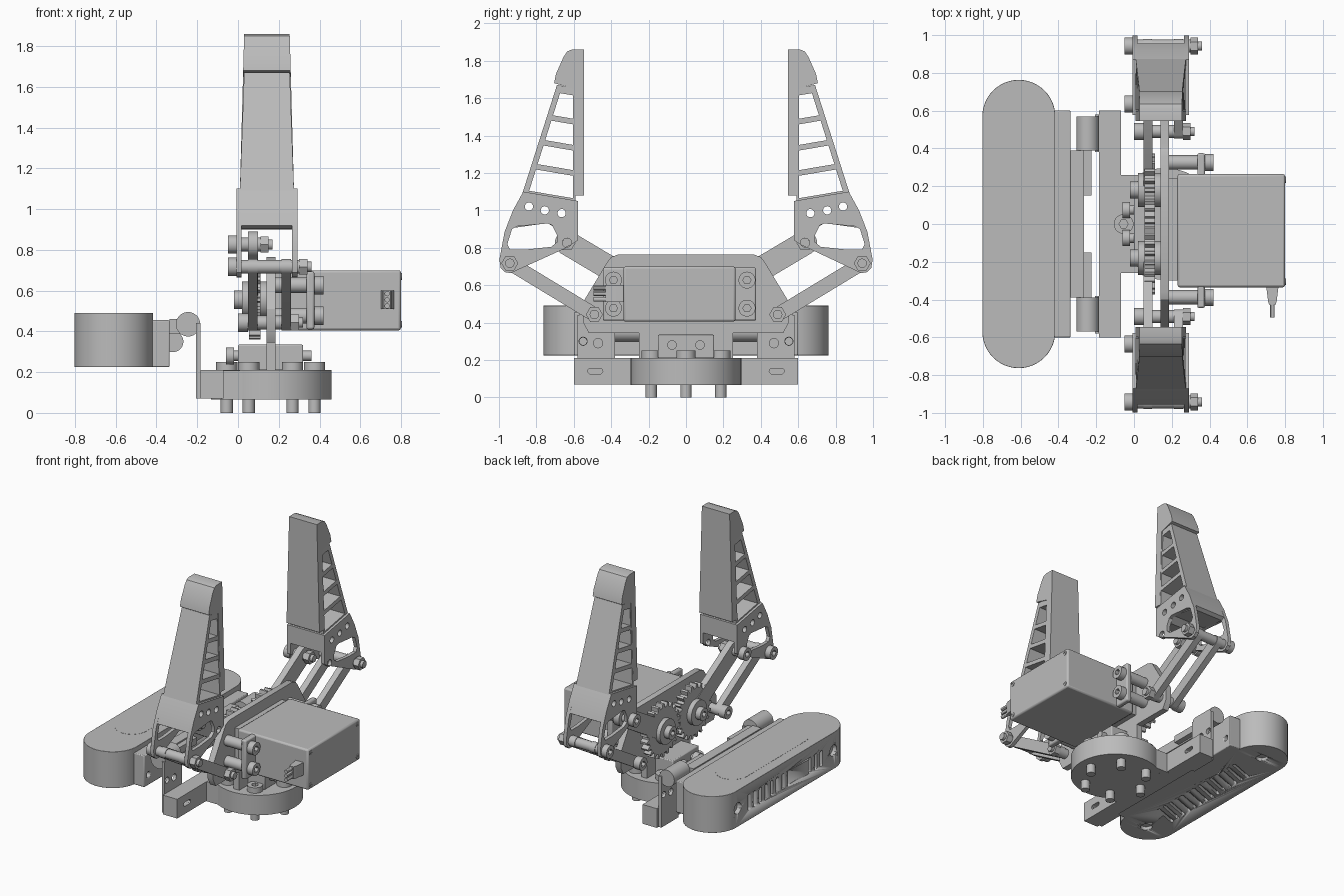
import bpy, bmesh, math
from mathutils import Matrix

cube = bpy.data.objects.get("Cube")
if cube:
    bpy.data.objects.remove(cube)

grey = bpy.data.materials.new("plain grey")
grey.use_nodes = True
COL = (0.5, 0.5, 0.5, 1)
grey.diffuse_color = COL
grey.node_tree.nodes["Principled BSDF"].inputs["Base Color"].default_value = COL

# profile plane for each extrusion axis: x -> (y, z), y -> (x, z), z -> (x, y)
FRAMES = {"x": Matrix(((0, 0, 1), (1, 0, 0), (0, 1, 0))),
          "y": Matrix(((1, 0, 0), (0, 0, 1), (0, 1, 0))),
          "z": Matrix.Identity(3)}


def prism(name, loops, axis, lo, hi, bevel=0):
    """Extrude a profile (first loop outside, the others holes) along an axis."""
    curve = bpy.data.curves.new(name, "CURVE")
    curve.dimensions, curve.fill_mode = "2D", "BOTH"
    curve.extrude = (hi - lo) / 2
    for loop in loops:
        spline = curve.splines.new("POLY")
        spline.points.add(len(loop) - 1)
        spline.use_cyclic_u = True
        for p, (u, v) in zip(spline.points, loop):
            p.co = (u, v, 0, 1)
    temp = bpy.data.objects.new(name, curve)
    bpy.context.collection.objects.link(temp)
    deps = bpy.context.evaluated_depsgraph_get()
    mesh = bpy.data.meshes.new_from_object(temp.evaluated_get(deps))
    bpy.data.objects.remove(temp)
    bm = bmesh.new()
    bm.from_mesh(mesh)
    bmesh.ops.translate(bm, vec=(0, 0, (lo + hi) / 2), verts=bm.verts)
    bmesh.ops.transform(bm, matrix=FRAMES[axis].to_4x4(), verts=bm.verts)
    bmesh.ops.remove_doubles(bm, verts=bm.verts, dist=0.00005)
    bmesh.ops.recalc_face_normals(bm, faces=bm.faces)
    bm.to_mesh(mesh)
    bm.free()
    mesh.materials.clear()
    mesh.materials.append(grey)
    ob = bpy.data.objects.new(name, mesh)
    bpy.context.collection.objects.link(ob)
    if bevel:
        mod = ob.modifiers.new("soft edges", "BEVEL")
        mod.width, mod.segments = bevel, 2
    return ob


def ring(c, r, n=32, start=0):
    return [(c[0] + r * math.cos(start + math.tau * i / n),
             c[1] + r * math.sin(start + math.tau * i / n)) for i in range(n)]


def capsule(a, b, r, n=12):
    ang = math.atan2(b[1] - a[1], b[0] - a[0])
    pts = []
    for c, t0 in ((b, ang - math.pi / 2), (a, ang + math.pi / 2)):
        pts += [(c[0] + r * math.cos(t0 + math.pi * i / n),
                 c[1] + r * math.sin(t0 + math.pi * i / n)) for i in range(n + 1)]
    return pts


def cyl(name, axis, c, r, lo, hi, n=32):
    return prism(name, [ring(c, r, n)], axis, lo, hi)


def box(name, x, y, z, bevel=0):
    return prism(name, [[(x[0], y[0]), (x[1], y[0]), (x[1], y[1]), (x[0], y[1])]], "z", *z, bevel)


def bolt(name, c, lo, hi, r=0.045, shank=0.034, nut=0.06):
    """Socket-head bolt along x with a hexagonal nut."""
    prism(name + "_head", [ring(c, r), ring(c, r * 0.5, 6)], "x", lo, lo + 0.05)
    cyl(name + "_shank", "x", c, shank, lo + 0.025, hi - nut)
    cyl(name + "_nut", "x", c, r, hi - nut, hi - 0.02, 6)
    cyl(name + "_end", "x", c, r * 0.55, hi - nut, hi)


def side(loop, s):
    return [(s * u, v) for u, v in loop]


def taper(ob, mid, lo, hi, k):
    """Narrow a part across x from height lo to height hi."""
    for v in ob.data.vertices:
        f = 1 - (1 - k) * (v.co.z - lo) / (hi - lo)
        v.co.x = mid + (v.co.x - mid) * f


# camera body with its vents
camera = prism("camera_body", [capsule((-0.61, -0.57), (-0.61, 0.57), 0.193, 24)],
               "z", 0.225, 0.49, 0.012)
cutters = []
for y in [0.42 - 0.065 * i for i in range(8)] + [-0.28, -0.345, -0.41]:
    cutters.append(prism("vent_cutter", [capsule((y, 0.31), (y, 0.4), 0.014, 6)], "x", -0.85, -0.78))
for s in (-1, 1):
    cutters.append(cyl("lens_cutter", "x", (s * 0.55, 0.36), 0.04, -0.85, -0.77))
    cutters.append(cyl("foot_cutter", "z", (-0.61, s * 0.6), 0.04, 0.2, 0.25))
for i in range(14):
    y = -0.4 + i * 0.06
    cutters.append(prism("floor_cutter", [capsule((-0.69, y - 0.03), (-0.53, y + 0.03), 0.012, 6)],
                         "z", 0.2, 0.25))
for c in cutters:
    c.hide_render = True
    c.hide_set(True)
    mod = camera.modifiers.new("vent", "BOOLEAN")
    mod.operation, mod.object, mod.solver = "DIFFERENCE", c, "EXACT"
prism("camera_top_inlay", [capsule((-0.615, -0.34), (-0.615, 0.34), 0.113, 16)], "z", 0.488, 0.491)

# camera bracket and hinge
prism("camera_bracket", [[(-0.6, 0.225), (0.6, 0.225), (0.6, 0.455), (-0.6, 0.455)]]
      + [ring((s * 0.55, 0.3), 0.02, 16) for s in (-1, 1)], "x", -0.43, -0.335, 0.006)
box("hinge_block", (-0.335, -0.265), (-0.39, 0.39), (0.39, 0.46))
cyl("hinge_roll", "y", (-0.32, 0.35), 0.052, -0.38, 0.38)
for s in (-1, 1):
    cyl("hinge_knuckle", "y", (-0.245, 0.435), 0.06, *sorted((s * 0.39, s * 0.57)))
    box("hinge_leaf", (-0.27, -0.225), sorted((s * 0.15, s * 0.39)), (0.4, 0.45))
    tab = [(0.38, 0.07), (0.58, 0.07), (0.58, 0.44), (0.38, 0.44)]
    prism("hinge_upright", [side(tab, s), ring((s * 0.55, 0.3), 0.022, 16),
                            ring((s * 0.47, 0.29), 0.025, 16)], "x", -0.207, -0.185)

# base bar, disc and bolts
prism("base_bar", [[(-0.6, 0.07), (0.6, 0.07), (0.6, 0.21), (-0.6, 0.21)]]
      + [capsule((s * 0.51, 0.14), (s * 0.46, 0.14), 0.015, 6) for s in (-1, 1)], "x", -0.185, -0.07)
box("base_bridge", (-0.08, 0.15), (-0.26, 0.26), (0.066, 0.209))
cyl("base_disc", "z", (0.163, 0), 0.296, 0.065, 0.21, 64)
for p in ring((0.16, 0), 0.215, 6):
    cyl("base_bolt", "z", p, 0.03, 0, 0.22, 20)
    prism("base_bolt_head", [ring(p, 0.052), ring(p, 0.024, 6)], "z", 0.21, 0.25)

# clamp holding the main plate
box("clamp_block", (0, 0.32), (-0.15, 0.15), (0.21, 0.335), 0.006)
for s in (-1, 1):
    cyl("clamp_bolt", "x", (s * 0.075, 0.28), 0.042, -0.06, -0.02)
    cyl("clamp_bolt_shank", "x", (s * 0.075, 0.28), 0.025, -0.03, 0.36, 16)
half = [(0.52, 0.345), (0.55, 0.4), (0.55, 0.51), (0.42, 0.725), (0.4, 0.75), (0.36, 0.765)]
prism("main_plate", [half + side(half, -1)[::-1]], "x", 0.14, 0.185)
box("plate_tongue", (0.14, 0.185), (-0.25, 0.25), (0.21, 0.35))

# servo motor
box("servo_case", (0.23, 0.8), (-0.335, 0.265), (0.405, 0.7), 0.012)
box("servo_step", (0.185, 0.24), (-0.3, 0.24), (0.42, 0.685))
box("servo_flange", (0.335, 0.375), (-0.445, 0.375), (0.41, 0.695), 0.01)
for y in (-0.388, 0.326):
    for z in (0.477, 0.627):
        prism("servo_bolt_head", [ring((y, z), 0.045), ring((y, z), 0.022, 6)], "x", 0.375, 0.42)
        cyl("servo_bolt_spacer", "x", (y, z), 0.038, 0.18, 0.345)
for y in (-0.305, 0.235):
    for z in (0.435, 0.67):
        prism("servo_case_screw", [ring((y, z), 0.017, 16), ring((y, z), 0.008, 6)], "x", 0.79, 0.804)
prism("cable_boot", [[(0.7, -0.33), (0.71, -0.41), (0.717, -0.43), (0.748, -0.43),
                      (0.755, -0.41), (0.765, -0.33)]], "z", 0.51, 0.6)
for z in (0.525, 0.555, 0.585):
    cyl("cable_wire", "y", (0.732, z), 0.013, -0.495, -0.42, 12)

# mirrored gears, links and fingers
LINK, ELBOW, KNEE, GEAR = (0.49, 0.443), (0.942, 0.717), (0.636, 0.826), (0.18, 0.555)
MID = 0.142
shell = [(0.578, 1.05), (0.87, 1.1), (0.925, 1.0), (0.97, 0.885), (0.998, 0.735), (0.99, 0.69),
         (0.965, 0.668), (0.935, 0.665), (0.914, 0.675), (0.6, 0.825), (0.578, 0.84)]
opening = [(0.93, 0.9), (0.9, 0.915), (0.74, 0.93), (0.715, 0.92), (0.69, 0.87), (0.69, 0.83),
           (0.72, 0.805), (0.86, 0.79), (0.94, 0.79), (0.955, 0.82)]
block = shell[:3] + [(0.955, 0.92), (0.93, 0.905), (0.74, 0.932), (0.69, 0.9), (0.578, 0.92)]
holes = [(0.84, 1.02), (0.755, 1.0), (0.665, 0.985)]
frame = [(0.59, 1.04), (0.875, 1.09), (0.69, 1.67), (0.59, 1.655)]
tip = [(0.545, 1.08), (0.597, 1.08), (0.597, 1.65), (0.705, 1.68), (0.695, 1.73), (0.655, 1.82),
       (0.635, 1.85), (0.61, 1.86), (0.545, 1.86)]


def outer(z):
    """Far corner of a sloping finger window that starts at height z."""
    y = (0.84 - 0.316 * (z - 1.1) + 0.0325) / 1.054
    return (y, z + 0.17 * (y - 0.605))


levels = [1.065, 1.215, 1.35, 1.49, 1.645]
windows = [[(0.605, a), (0.605, b - 0.03), outer(b - 0.03), outer(a)]
           for a, b in zip(levels, levels[1:])]

for s in (-1, 1):
    teeth = []
    for i in range(22):
        for k, r in ((-0.3, 0.165), (-0.14, 0.194), (0.14, 0.194), (0.3, 0.165)):
            t = math.tau * (i + k + (0.5 if s > 0 else 0)) / 22
            teeth.append((s * GEAR[0] - s * r * math.cos(t), GEAR[1] + r * math.sin(t)))
    prism("gear", [teeth], "x", 0.055, 0.11)
    hub = (s * GEAR[0], GEAR[1])
    cyl("gear_hub", "x", hub, 0.09, 0.02, 0.14)
    prism("gear_bolt", [ring(hub, 0.045), ring(hub, 0.022, 6)], "x", -0.02, 0.025)
    prism("gear_arm", [side(capsule(GEAR, KNEE, 0.065), s)], "x", 0.05, 0.097)
    for x in (0.05, 0.213):
        prism("lower_link", [side(capsule(LINK, ELBOW, 0.038), s)], "x", x, x + 0.046)
    bolt("link_bolt", (s * LINK[0], LINK[1]), 0, 0.32)
    bolt("elbow_bolt", (s * ELBOW[0], ELBOW[1]), -0.05, 0.36)
    bolt("knee_bolt", (s * KNEE[0], KNEE[1]), -0.05, 0.17)

    punched = [side(ring(h, 0.022, 20), s) for h in holes]
    knee_hole = side(ring(KNEE, 0.025, 20), s)
    for x in (-0.008, 0.266):
        prism("finger_side_plate", [side(shell, s), side(opening, s), knee_hole] + punched,
              "x", x, x + 0.026)
    prism("finger_block", [side(block, s)] + punched, "x", 0.015, 0.27)
    ladder = prism("finger_frame", [side(frame, s)] + [side(w, s) for w in windows],
                   "x", MID - 0.133, MID + 0.133)
    taper(ladder, MID, 1.08, 1.67, 0.84)
    pad = prism("finger_pad", [side(tip, s)], "x", MID - 0.133, MID + 0.133)
    taper(pad, MID, 1.08, 1.86, 0.84)

# smooth round parts, keep edges sharp
bpy.ops.object.select_all(action="DESELECT")
for ob in bpy.context.scene.objects:
    if ob.type == "MESH" and not ob.hide_render:
        ob.select_set(True)
        bpy.context.view_layer.objects.active = ob
bpy.ops.object.shade_smooth_by_angle(angle=math.radians(30))
